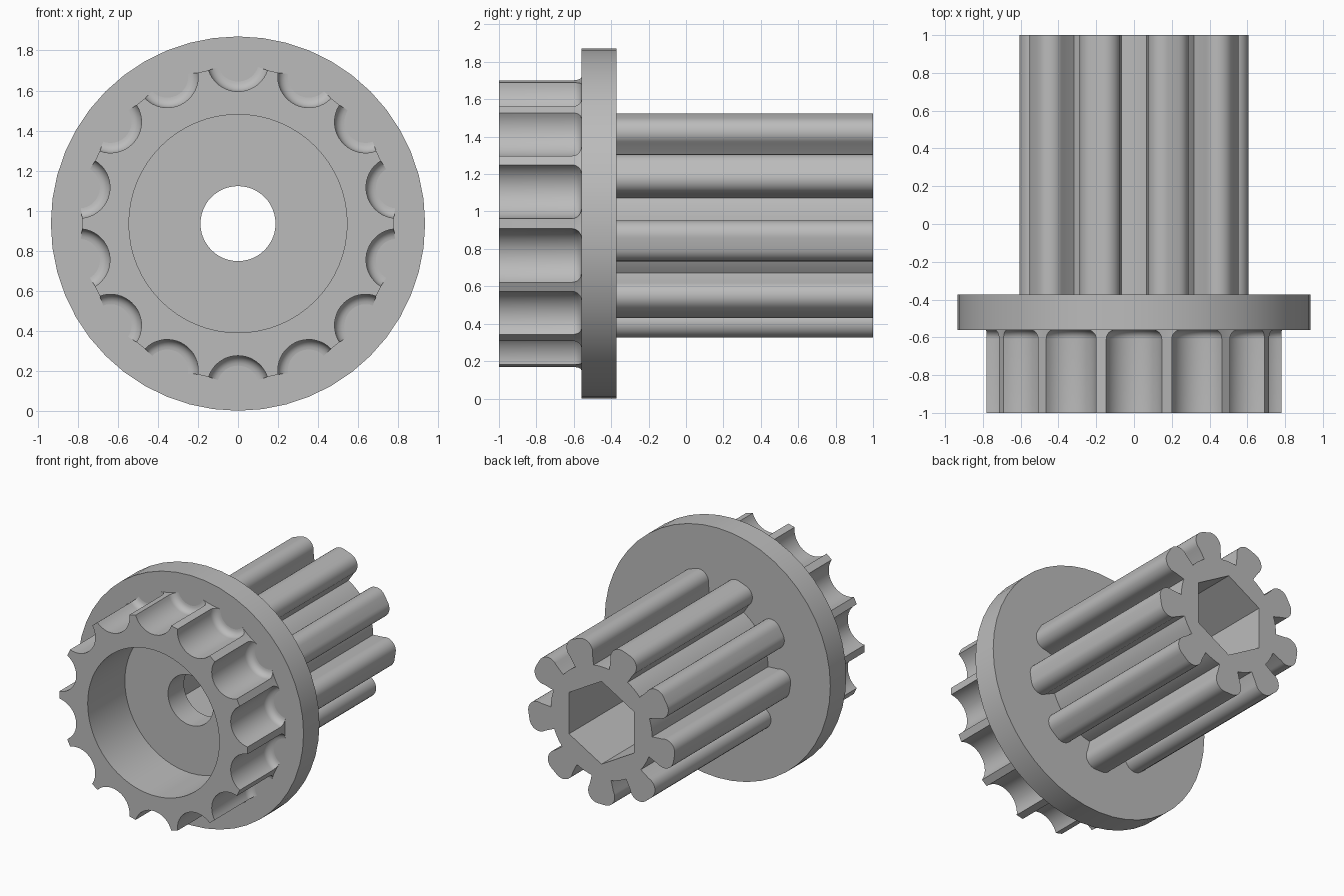
import bpy, bmesh
from math import sin, cos, pi, radians, tau

cube = bpy.data.objects.get("Cube")
if cube:
    bpy.data.objects.remove(cube, do_unlink=True)

AXIS_Z = 0.935
FLANGE_FRONT, FLANGE_BACK = -0.56, -0.372
EMBED = 0.02

grey = bpy.data.materials.new("plain grey")
grey.use_nodes = True
colour = (0.5, 0.5, 0.5, 1)
grey.diffuse_color = colour
grey.node_tree.nodes["Principled BSDF"].inputs["Base Color"].default_value = colour


def polygon(radius, sides, start=pi / 2):
    return [(radius * cos(start + tau * i / sides), radius * sin(start + tau * i / sides))
            for i in range(sides)]


def around(section, count, start):
    """Repeat a (tangent, radial) section around the axis, clockwise."""
    pts = []
    for k in range(count):
        a = start - tau * k / count
        pts += [(r * cos(a) + t * sin(a), r * sin(a) - t * cos(a)) for t, r in section]
    return pts


def skin(bm, rings):
    """Loft a wall through (y, outline) rings."""
    loops = [[bm.verts.new((x, y, z + AXIS_Z)) for x, z in pts] for y, pts in rings]
    for a, b in zip(loops, loops[1:]):
        for i in range(len(a)):
            j = (i + 1) % len(a)
            bm.faces.new((a[i], a[j], b[j], b[i]))


def hollow_part(name, outer, bore):
    """Outer wall and bore wall, closed by a flat annular face at each end."""
    bm = bmesh.new()
    skin(bm, outer)
    skin(bm, [(outer[0][0], bore), (outer[-1][0], bore)])
    bmesh.ops.remove_doubles(bm, verts=bm.verts, dist=1e-5)
    for y in (outer[0][0], outer[-1][0]):
        rim = [e for e in bm.edges if e.is_boundary
               and all(abs(v.co.y - y) < 1e-4 for v in e.verts)]
        bmesh.ops.triangle_fill(bm, edges=rim, use_beauty=True, normal=(0, 1, 0))
    bmesh.ops.recalc_face_normals(bm, faces=bm.faces)
    mesh = bpy.data.meshes.new(name)
    bm.to_mesh(mesh)
    bm.free()
    mesh.materials.append(grey)
    obj = bpy.data.objects.new(name, mesh)
    bpy.context.collection.objects.link(obj)
    bpy.ops.object.select_all(action="DESELECT")
    obj.select_set(True)
    bpy.context.view_layer.objects.active = obj
    bpy.ops.object.shade_smooth_by_angle(angle=radians(30))


# Toothed ring: scallops that shrink into a fillet where they meet the flange
TEETH, SCALLOP_R, SCALLOP_C, SWEEP, FILLET = 14, 0.155, 0.815, radians(71.6), 0.05


def scallop(shrink):
    def arc(a, r):
        return (r * sin(a), SCALLOP_C - r * cos(a))
    steps = 18
    inner = [arc(SWEEP * (2 * i / steps - 1), SCALLOP_R - shrink) for i in range(steps + 1)]
    return [arc(-SWEEP, SCALLOP_R)] + inner + [arc(SWEEP, SCALLOP_R)]


def toothed(shrink):
    return around(scallop(shrink), TEETH, pi / 2)


rings = [(-1, toothed(0))]
for i in range(7):
    phi = pi / 2 * i / 6
    rings.append((FLANGE_FRONT - FILLET * (1 - sin(phi)), toothed(FILLET * (1 - cos(phi)))))
rings.append((FLANGE_FRONT + EMBED, toothed(FILLET)))
hollow_part("toothed_ring", rings, polygon(0.545, 64))

# Flange disc with the centre hole
disc = polygon(0.935, 48)
hollow_part("flange", [(FLANGE_FRONT, disc), (FLANGE_BACK, disc)], polygon(0.1875, 48))

# Splined shaft: nine round-cornered ribs and a hexagonal socket
LOBES, ROOT = 9, 0.42
corner = [(0.03 + 0.08 * cos(a), 0.53 + 0.08 * sin(a))
          for a in (radians(-30 + 12 * i) for i in range(11))]
right = [(0.08, ROOT - 0.008)] + corner
lobe = [(-t, r) for t, r in right] + right[::-1]
half = pi / LOBES
valley = [(ROOT * sin(half + a), ROOT * cos(half + a)) for a in (-0.08, 0, 0.08)]
spline = around(lobe + valley, LOBES, -pi / 2)
hollow_part("splined_shaft", [(FLANGE_BACK - EMBED, spline), (1, spline)], polygon(0.31, 6))
